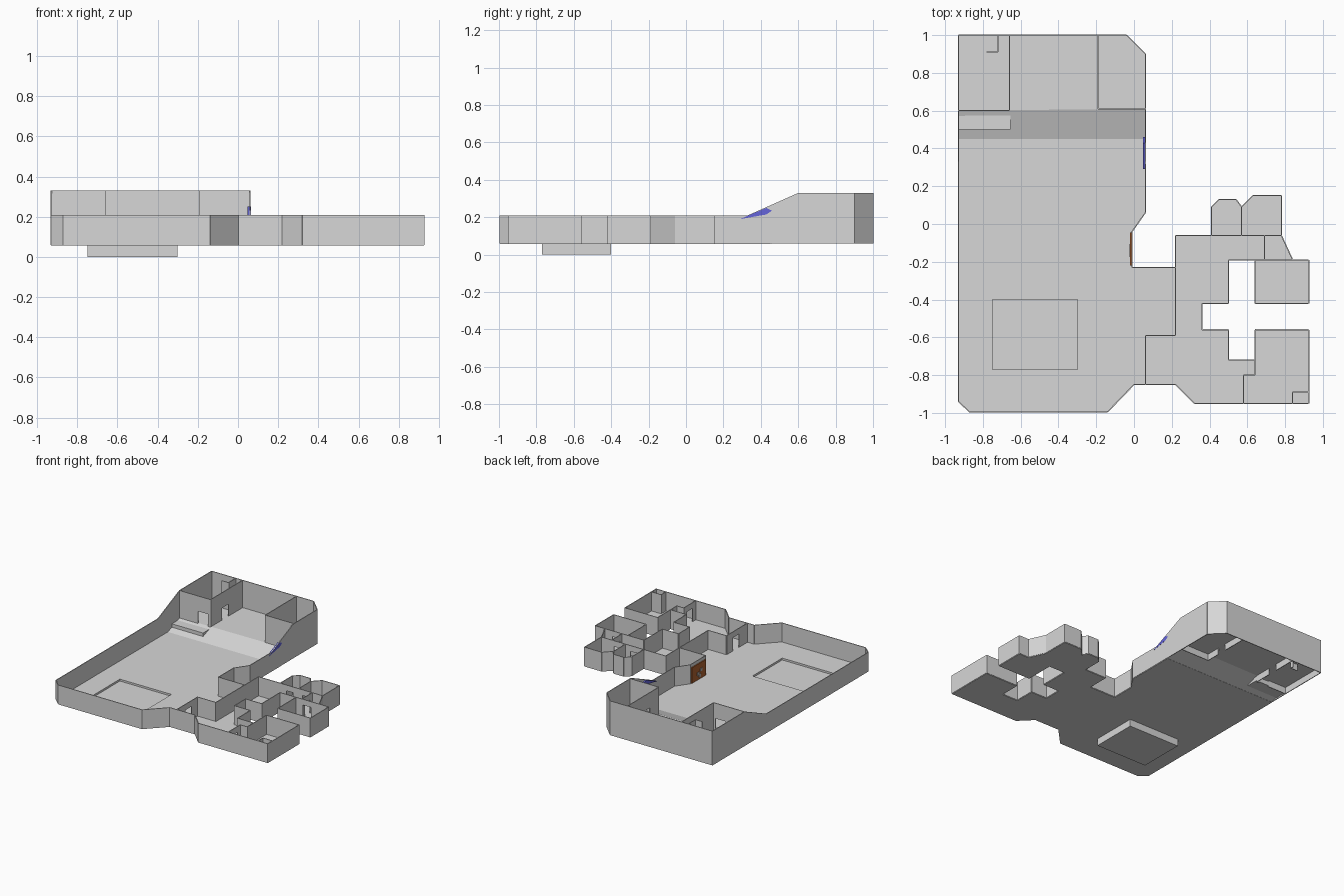
import bpy, bmesh
from mathutils import Vector

cube = bpy.data.objects.get("Cube")
if cube:
    bpy.data.objects.remove(cube)

FLOOR, UPPER, LOW_TOP, HIGH_TOP = 0.06, 0.115, 0.21, 0.33
RISE_START, RISE_END = 0.33, 0.6


def material(name, color):
    m = bpy.data.materials.new(name)
    m.use_nodes = True
    m.diffuse_color = (*color, 1)
    m.node_tree.nodes["Principled BSDF"].inputs["Base Color"].default_value = (*color, 1)
    return m


grey = material("plaster grey", (0.68, 0.68, 0.68))
blue = material("awning blue", (0.13, 0.13, 0.7))
rust = material("rust orange", (0.42, 0.12, 0.03))
pale = material("pale panel grey", (0.45, 0.4, 0.37))


def finish(name, bm, mat, thickness=0, offset=0):
    mesh = bpy.data.meshes.new(name)
    bm.to_mesh(mesh)
    bm.free()
    mesh.materials.append(mat)
    obj = bpy.data.objects.new(name, mesh)
    bpy.context.collection.objects.link(obj)
    if thickness:
        mod = obj.modifiers.new("thickness", "SOLIDIFY")
        mod.thickness = thickness
        mod.offset = offset
    return obj


def add_face(bm, points):
    return bm.faces.new([bm.verts.new(p) for p in points])


def box(name, lo, hi, mat):
    bm = bmesh.new()
    bmesh.ops.create_cube(bm, size=1)
    lo, hi = Vector(lo), Vector(hi)
    for v in bm.verts:
        v.co = (lo + hi) / 2 + Vector(c * s for c, s in zip(v.co, hi - lo))
    return finish(name, bm, mat)


def wall_top(y):
    t = min(max((y - RISE_START) / (RISE_END - RISE_START), 0), 1)
    return LOW_TOP + t * (HIGH_TOP - LOW_TOP)


def add_wall(bm, a, b, door=None):
    """Upright panel from a to b; door = (start fraction, end fraction, head height)."""
    a, b = Vector(a), Vector(b)

    def at(t, z):
        p = a.lerp(b, t)
        return (p.x, p.y, z)

    points = [at(0, FLOOR)]
    if door:
        s, e, head = door
        points += [at(s, FLOOR), at(s, head), at(e, head), at(e, FLOOR)]
    points.append(at(1, FLOOR))
    # the top edge follows the rise towards the back
    ts = [0, 1]
    if abs(b.y - a.y) > 0.01:
        ts += [t for t in ((k - a.y) / (b.y - a.y) for k in (RISE_START, RISE_END)) if 0 < t < 1]
    for t in sorted(ts, reverse=True):
        points.append(at(t, wall_top(a.lerp(b, t).y)))
    add_face(bm, points)


# Plan outline, running clockwise from the back corner of the hall
outline = [(-.93, 1), (-.04, 1), (.06, .9), (.06, .06), (-.01, -.04), (-.01, -.23),
           (.22, -.23), (.22, -.06), (.41, -.06), (.41, .09), (.45, .13), (.54, .13),
           (.57, .09), (.63, .15), (.78, .15), (.78, -.06), (.84, -.19), (.925, -.19),
           (.925, -.42), (.64, -.42), (.64, -.19), (.5, -.19), (.5, -.42), (.36, -.42),
           (.36, -.56), (.5, -.56), (.5, -.72), (.64, -.72), (.64, -.56), (.925, -.56),
           (.925, -.95), (.32, -.95), (.22, -.85), (0, -.85), (-.14, -.995),
           (-.87, -.995), (-.93, -.94)]

# Outer walls
bm = bmesh.new()
for a, b in zip(outline, outline[1:] + outline[:1]):
    add_wall(bm, a, b)
finish("outer_walls", bm, grey, 0.006)

# Partitions with doorways
HEAD = 0.165
partitions = [
    ((.22, -.23), (.22, -.59), None),
    ((.06, -.59), (.22, -.59), None),
    ((.06, -.59), (.06, -.85), (.3, .58, HEAD)),
    ((.41, -.06), (.57, -.06), (.35, .7, HEAD)),
    ((.57, -.06), (.57, .09), None),
    ((.57, -.06), (.69, -.06), (.3, .8, HEAD)),
    ((.69, -.06), (.78, -.06), None),
    ((.69, -.06), (.69, -.19), (.25, .75, HEAD)),
    ((.64, -.19), (.84, -.19), (.3, .65, HEAD)),
    ((.64, -.72), (.64, -.8), None),
    ((.58, -.8), (.64, -.8), None),
    ((.58, -.8), (.58, -.95), (.25, .7, HEAD)),
    ((.84, -.89), (.925, -.89), None),
    ((.84, -.89), (.84, -.95), None),
    # back rooms
    ((-.93, .6), (-.66, .6), (.6, .92, LOW_TOP)),
    ((-.66, .6), (-.66, 1), (.35, .55, LOW_TOP)),
    ((-.19, .61), (.06, .61), None),
    ((-.19, .61), (-.19, 1), (.3, .5, LOW_TOP)),
    ((-.78, .91), (-.72, .91), None),
    ((-.72, .91), (-.72, 1), (.3, .75, LOW_TOP)),
]
bm = bmesh.new()
for a, b, door in partitions:
    add_wall(bm, a, b, door)
finish("partition_walls", bm, grey, 0.006)

# Lower floor with an opening for the pit
RAMP_START = 0.45
PIT = (-.75, -.77, -.3, -.4)
pit_ring = [(PIT[0], PIT[1]), (PIT[2], PIT[1]), (PIT[2], PIT[3]), (PIT[0], PIT[3])]
lower = [(-.93, RAMP_START), (.06, RAMP_START)] + outline[3:]
bm = bmesh.new()
for ring in (lower, pit_ring):
    verts = [bm.verts.new((x, y, FLOOR)) for x, y in ring]
    for v, w in zip(verts, verts[1:] + verts[:1]):
        bm.edges.new((v, w))
bmesh.ops.triangle_fill(bm, use_beauty=True, edges=bm.edges[:], normal=(0, 0, 1))
finish("lower_floor", bm, grey, 0.004, -1)

# Sunken block below the floor
box("pit_block", (PIT[0], PIT[1], 0), (PIT[2], PIT[3], FLOOR - 0.015), grey)
bm = bmesh.new()
for (x0, y0), (x1, y1) in zip(pit_ring, pit_ring[1:] + pit_ring[:1]):
    add_face(bm, [(x0, y0, 0), (x1, y1, 0), (x1, y1, FLOOR), (x0, y0, FLOOR)])
finish("pit_sides", bm, grey)

# Ramp and upper floor
bm = bmesh.new()
add_face(bm, [(-.93, RAMP_START, FLOOR), (.06, RAMP_START, FLOOR),
              (.06, .61, UPPER), (-.93, .6, UPPER)])
finish("ramp", bm, grey, 0.004, -1)
bm = bmesh.new()
add_face(bm, [(-.93, .6, UPPER), (.06, .61, UPPER), (.06, .9, UPPER),
              (-.04, 1, UPPER), (-.93, 1, UPPER)])
finish("upper_floor", bm, grey, 0.004, -1)
box("porch_step", (-.93, .5, FLOOR + .01), (-.655, .6, UPPER - .01), grey)

# Blue awning strip along the sloping wall
bm = bmesh.new()
add_face(bm, [(.056, .29, .19), (.056, .43, .215), (.056, .46, .235),
              (.056, .43, .25), (.056, .33, .208)])
finish("blue_awning", bm, blue, 0.016)

# Rust coloured panel on the hall wall, with small pale insets
box("rust_panel", (-.021, -.22, .062), (-.013, -.045, .185), rust)
for i, (y, z) in enumerate([(-.16, .13), (-.12, .11), (-.14, .09)]):
    box(f"panel_inset_{i + 1}", (-.024, y - .014, z - .012), (-.02, y + .014, z + .012), pale)
